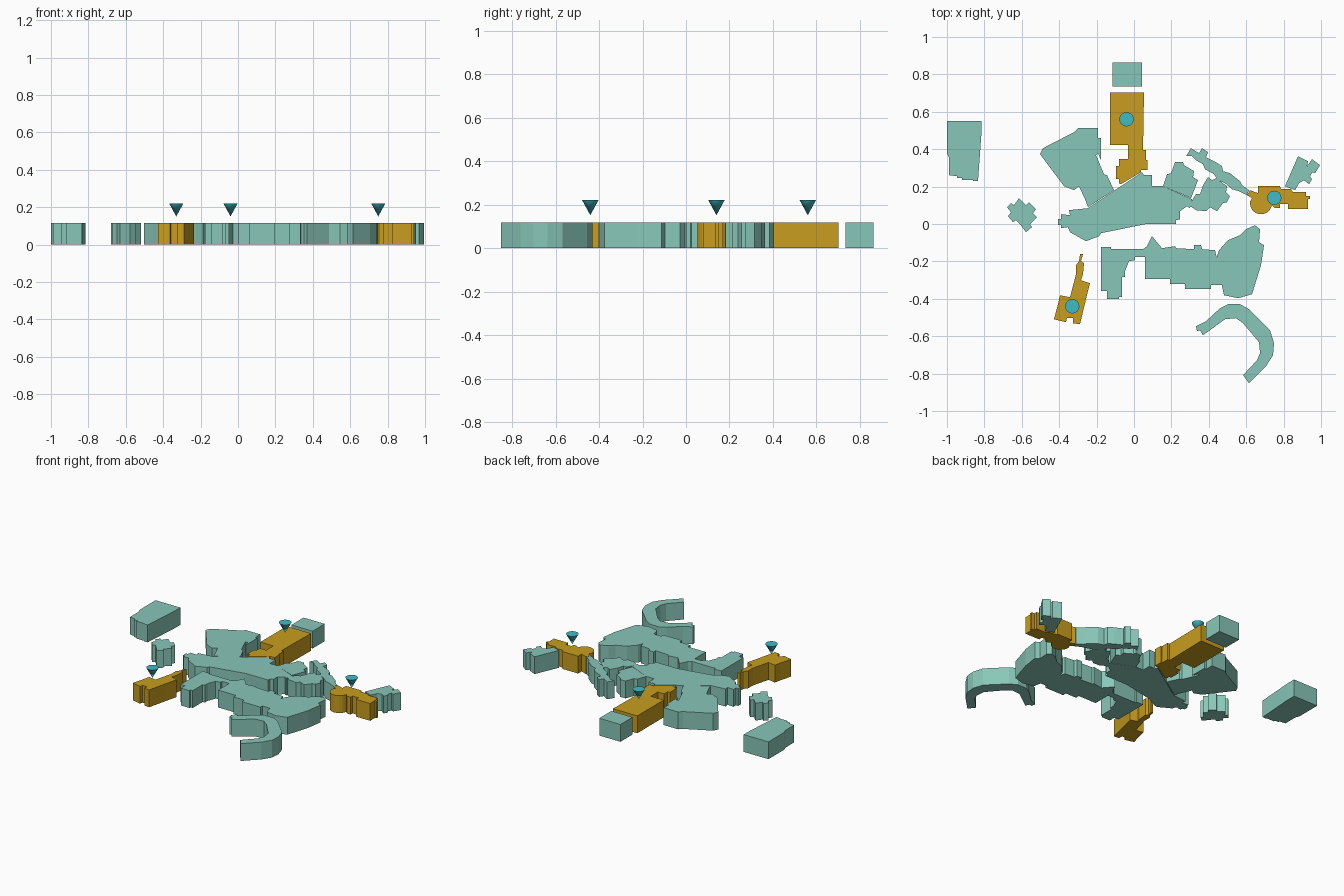
import bpy, bmesh, math

HEIGHT = 0.117
UNIT = 187.0          # plan drawing units per model unit
OX, OY = 1134, 224.8  # plan drawing origin (y runs down)


def material(name, col):
    m = bpy.data.materials.new(name)
    m.diffuse_color = col
    return m


TEAL = material("pale_green", (0.25, 0.57, 0.48, 0.85))
GOLD = material("gold", (0.58, 0.34, 0.013, 1))
PIN = material("turquoise", (0.05, 0.5, 0.56, 1))


def block(name, pts, mat=TEAL):
    """Extrude a footprint straight up from the ground."""
    bm = bmesh.new()
    vs = [bm.verts.new(((x - OX) / UNIT, (OY - y) / UNIT, 0)) for x, y in pts]
    f = bm.faces.new(vs)
    f.normal_update()
    if f.normal.z > 0:
        f.normal_flip()
    ret = bmesh.ops.extrude_face_region(bm, geom=[f], use_keep_orig=True)
    up = [v for v in ret["geom"] if isinstance(v, bmesh.types.BMVert)]
    bmesh.ops.translate(bm, verts=up, vec=(0, 0, HEIGHT))
    bmesh.ops.recalc_face_normals(bm, faces=bm.faces)
    me = bpy.data.meshes.new(name)
    bm.to_mesh(me)
    bm.free()
    me.materials.append(mat)
    ob = bpy.data.objects.new(name, me)
    bpy.context.collection.objects.link(ob)
    return ob


def marker(name, x, y):
    """Cone pointing down at a highlighted hall."""
    bpy.ops.mesh.primitive_cone_add(vertices=24, radius1=0, radius2=0.038,
                                    depth=0.07, location=(x, y, 0.186))
    ob = bpy.context.object
    ob.name = name
    ob.data.materials.append(PIN)
    bpy.ops.object.shade_smooth_by_angle(angle=math.radians(30))


# North side
block("north_annex", [(1112.5, 63.5), (1142, 63.5), (1142, 87.5), (1112.5, 87.5)])
block("north_hall", [(1110, 93.5), (1144, 93.5), (1143, 151), (1146, 151), (1146, 161),
      (1147.5, 161), (1147.5, 171), (1141, 171), (1141, 173), (1121, 185), (1119, 184),
      (1119, 180), (1116, 180), (1116, 167), (1119, 167), (1119, 160), (1128, 160),
      (1128, 146), (1110, 146)], GOLD)

# West side
block("far_west_hall", [(947, 122), (981.5, 122), (981.5, 134), (978, 182), (973, 182),
      (973, 181), (962, 181), (962, 179), (957, 179), (957, 177), (949, 176), (949, 158),
      (947, 154)])
block("west_pavilion", [(1019, 199), (1026, 206), (1029, 203), (1036, 210), (1033, 214),
      (1037, 218), (1030, 225), (1032, 228), (1026, 233), (1020, 225), (1016, 221),
      (1013, 223), (1008, 217), (1011, 213), (1007, 208), (1011, 204), (1014, 206)])
block("west_hall", [(1078, 129), (1098, 129), (1098, 139), (1101, 139), (1101, 161),
      (1098, 154), (1096, 156), (1104, 175), (1107, 176), (1114, 191), (1088, 208),
      (1085, 200), (1079, 187), (1074, 191), (1064, 187), (1040, 155), (1043, 149),
      (1074, 133)])

# Centre
block("central_hall", [(1142, 173), (1144, 176), (1152, 176), (1152, 187), (1163, 187),
      (1192, 200), (1190, 209), (1187, 207), (1180, 212), (1180, 220), (1176, 221),
      (1176, 225), (1145, 225), (1101, 234), (1099, 237), (1086, 242), (1070, 233),
      (1068, 228), (1061, 229), (1061, 226), (1058, 226), (1058, 220), (1061, 220),
      (1061, 215), (1070, 216), (1069, 211), (1088, 209)])

# East side
block("east_wing_inner", [(1175, 163), (1183, 163), (1184, 166), (1194, 172), (1193, 178),
      (1198, 181), (1191, 199), (1163, 187), (1167, 175), (1171, 174)])
block("east_wing_outer", [(1208, 178), (1212, 181), (1216, 179), (1227, 187), (1226, 193),
      (1230, 197), (1227, 203), (1223, 204), (1217, 212), (1210, 208), (1206, 212),
      (1196, 211), (1189, 206), (1196, 195), (1200, 195), (1203, 186)])
block("east_gallery", [(1191, 149), (1199, 154), (1202, 149), (1208, 153), (1206, 158),
      (1216, 163), (1222, 167), (1223, 172), (1230, 174), (1240, 182), (1242, 186),
      (1249, 191), (1247, 196), (1239, 192), (1232, 190), (1225, 184), (1218, 181),
      (1214, 175), (1205, 170), (1203, 165), (1196, 161), (1192, 157), (1186, 157)])
rotunda = [(1261 + 11 * math.cos(a), 204 + 11 * math.sin(a))
           for a in [math.radians(d) for d in range(10, 191, 15)]]
block("east_hall", [(1250, 191), (1258, 194), (1258, 187), (1280, 187), (1281, 190),
      (1291, 190), (1293, 193), (1306, 193), (1306, 197), (1310, 197), (1310, 200),
      (1308, 200), (1308, 210), (1288, 210), (1288, 205), (1280, 205), (1280, 209),
      (1275, 209)] + rotunda + [(1252, 199), (1247, 196)], GOLD)
block("far_east_wing", [(1298, 157), (1308, 162), (1307, 167), (1312, 160), (1320, 166),
      (1315, 174), (1312, 173), (1310, 177), (1312, 180), (1309, 185), (1304, 181),
      (1299, 184), (1295, 191), (1285, 187)])

# South side
block("south_hall", [(1101, 248), (1111, 248), (1111, 250), (1143, 250), (1147, 247),
      (1152, 237), (1162, 249), (1175, 247), (1176, 249), (1194, 250), (1194, 246),
      (1201, 246), (1202, 250), (1215, 251), (1223, 286), (1211, 286), (1211, 290),
      (1185, 290), (1185, 285), (1170, 285), (1170, 280), (1145, 280), (1145, 258),
      (1135, 258), (1135, 261), (1129, 262), (1125, 272), (1125, 278), (1122, 278),
      (1122, 298), (1119, 298), (1119, 300), (1107, 300), (1107, 292), (1101, 292)])
block("south_east_hall", [(1255, 226), (1260, 230), (1259, 243), (1264, 246), (1261, 266),
      (1252, 295), (1238, 299), (1224, 296), (1216, 260), (1219, 251), (1228, 241),
      (1240, 236), (1246, 230)])
block("curved_terrace", [(1196, 327), (1206, 322), (1220, 309), (1228, 305), (1240, 305),
      (1249, 310), (1270, 331), (1274, 344), (1273, 356), (1266, 367), (1249, 384),
      (1243, 376), (1257, 361), (1260, 354), (1259, 343), (1243, 324), (1236, 319),
      (1225, 320), (1203, 336), (1200, 331), (1197, 332)])
block("south_west_hall", [(1080, 255), (1083, 255), (1081, 262), (1084, 264), (1083, 275),
      (1081, 281), (1090, 284), (1086, 300), (1080, 325), (1073, 324), (1073, 319),
      (1067, 319), (1066, 323), (1054, 320), (1058, 305), (1060, 296), (1070, 298),
      (1076, 275), (1076, 266), (1079, 262)], GOLD)

# Markers above the gold halls
for i, (x, y) in enumerate([(-0.33, -0.44), (-0.04, 0.56), (0.75, 0.14)]):
    marker(f"marker_{i + 1}", x, y)
